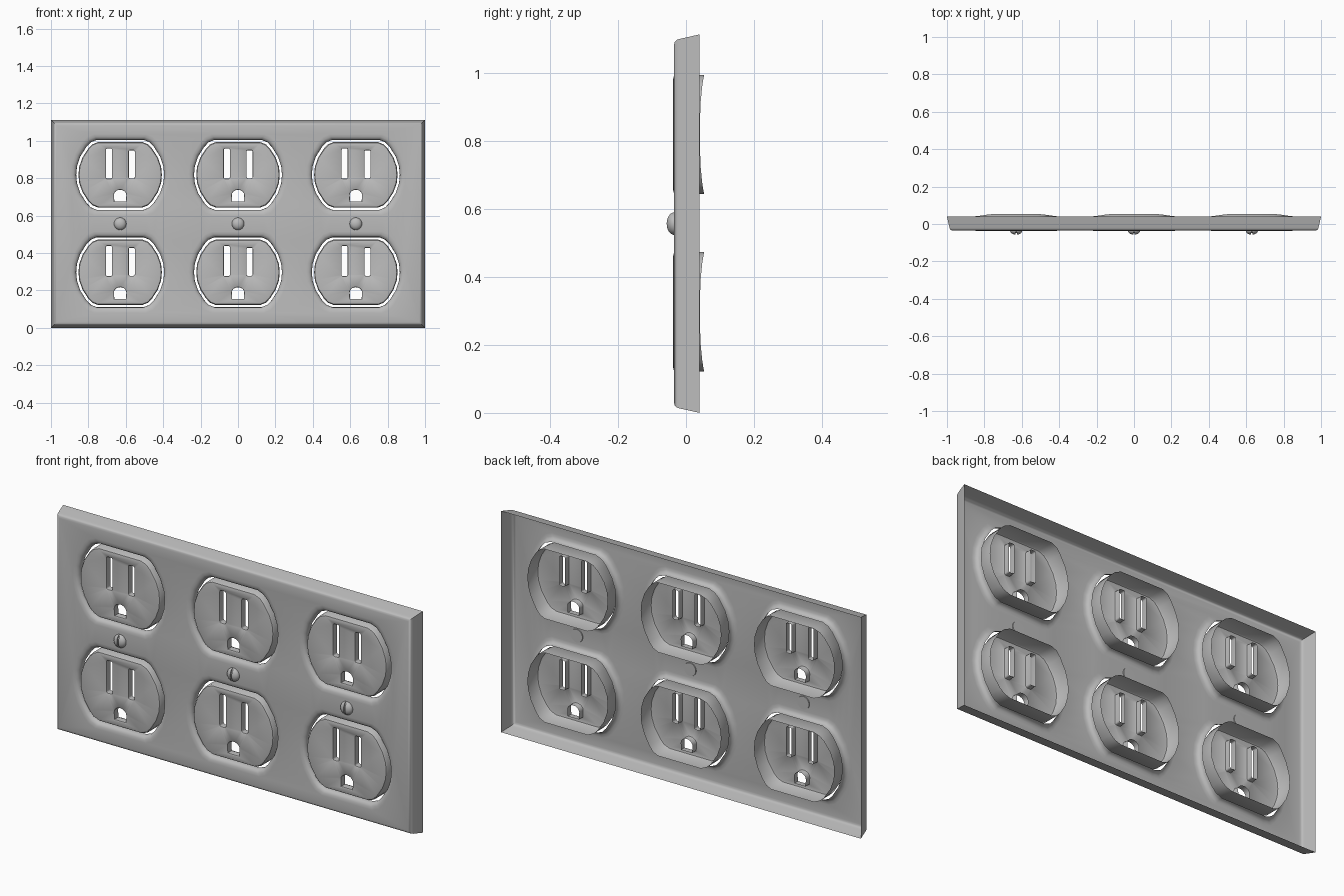
import bpy, bmesh, math
from mathutils import Vector

cube = bpy.data.objects.get("Cube")
if cube:
    bpy.data.objects.remove(cube, do_unlink=True)

# One plain grey plastic
grey = bpy.data.materials.new("grey plastic")
grey.use_nodes = True
COLOUR = (0.5, 0.5, 0.5, 1)
grey.diffuse_color = COLOUR
grey.node_tree.nodes["Principled BSDF"].inputs["Base Color"].default_value = COLOUR

COLUMNS = {"right": -0.63, "middle": 0.0, "left": 0.63}
ROWS = {"upper": 0.818, "lower": 0.297}
MID_Z = 0.556
HALF_W, HALF_H = 0.235, 0.187


def outline(grow=0.0):
    """Round outlet outline with flat top and bottom, as (x, z) points."""
    q = [(0.235, 0), (0.231, 0.045), (0.213, 0.098), (0.18, 0.15), (0.157, 0.174), (0.125, 0.187)]
    half = q + [(-x, z) for x, z in reversed(q)]
    full = half + [(x, -z) for x, z in half[-2:0:-1]]
    sx, sz = 1 + grow / HALF_W, 1 + grow / HALF_H
    return [(x * sx, z * sz) for x, z in full]


def rectangle(hx, hz):
    return [(hx, hz), (-hx, hz), (-hx, -hz), (hx, -hz)]


def slot(cx, cz, hx, hz, grow=0.0, r=0.007):
    """Rectangle with rounded corners."""
    pts = []
    for i, (sx, sz) in enumerate(rectangle(1, 1)):
        for k in range(4):
            a = math.radians(90 * i + 30 * k)
            pts.append((cx + sx * (hx - r) + (r + grow) * math.cos(a),
                        cz + sz * (hz - r) + (r + grow) * math.sin(a)))
    return pts


def ground(grow=0.0):
    """Arched hole with a flat bottom."""
    pts = [(0.033 * math.cos(a), -0.108 + 0.028 * math.sin(a))
           for a in (math.pi * k / 10 for k in range(11))]
    pts += [(-0.031, -0.143), (0.031, -0.143)]
    s = 1 + grow / 0.032
    return [(x * s, -0.112 + (z + 0.112) * s) for x, z in pts]


def ring(bm, pts, y, cx=0.0, cz=0.0):
    depth = y if callable(y) else (lambda x, z: y)
    return [bm.verts.new((cx + x, depth(x, z), cz + z)) for x, z in pts]


def bridge(bm, a, b):
    n = len(a)
    for i in range(n):
        bm.faces.new((a[i], a[(i + 1) % n], b[(i + 1) % n], b[i]))


def loft(bm, rings):
    for a, b in zip(rings, rings[1:]):
        bridge(bm, a, b)
    return rings[0]


def fill(bm, loops):
    """Flat sheet between the first loop and the hole loops inside it."""
    edges = []
    for loop in loops:
        for i, v in enumerate(loop):
            w = loop[(i + 1) % len(loop)]
            edges.append(bm.edges.get((v, w)) or bm.edges.new((v, w)))
    bmesh.ops.triangle_fill(bm, use_beauty=True, use_dissolve=False,
                            edges=edges, normal=Vector((0, -1, 0)))


def finish(bm, name):
    bmesh.ops.recalc_face_normals(bm, faces=bm.faces)
    front = min(bm.faces, key=lambda f: f.calc_center_median().y - 0.01 * abs(f.normal.y))
    if front.normal.y > 0:
        bmesh.ops.reverse_faces(bm, faces=bm.faces)
    mesh = bpy.data.meshes.new(name)
    bm.to_mesh(mesh)
    bm.free()
    mesh.materials.append(grey)
    return mesh


def place(name, mesh, location=(0, 0, 0)):
    ob = bpy.data.objects.new(name, mesh)
    ob.location = location
    bpy.context.collection.objects.link(ob)
    bpy.ops.object.select_all(action="DESELECT")
    ob.select_set(True)
    bpy.context.view_layer.objects.active = ob
    bpy.ops.object.shade_smooth_by_angle(angle=math.radians(40))
    return ob


# Cover plate: thin open-backed shell with rolled edges and rolled hole lips
bm = bmesh.new()
rim = [(0.03, -0.035), (0.022, -0.033), (0.016, -0.027), (0.013, -0.018), (0, 0.04)]
loops = [loft(bm, [ring(bm, rectangle(1 - i, MID_Z - i), y, 0, MID_Z) for i, y in rim])]
lip = [(0.03, -0.035), (0.016, -0.033), (0.006, -0.027), (0.001, -0.018), (0, -0.005)]
for cx in COLUMNS.values():
    for cz in ROWS.values():
        loops.append(loft(bm, [ring(bm, outline(g), y, cx, cz) for g, y in lip]))
fill(bm, loops)
place("cover_plate", finish(bm, "cover_plate"))

# Outlet: face with rounded edge, deep skirt and three flanged holes
bm = bmesh.new()


def skirt_back(x, z):
    return 0.041 + 0.015 * (abs(z) / HALF_H) ** 3


body = [(-0.024, -0.038), (-0.016, -0.036), (-0.012, -0.03), (-0.012, skirt_back)]
loops = [loft(bm, [ring(bm, outline(g), y) for g, y in body])]
tube = [(0.005, -0.038), (0.001, -0.035), (0, -0.03), (0, -0.005)]
holes = [lambda g: slot(-0.06, 0.06, 0.016, 0.081, g),
         lambda g: slot(0.062, 0.056, 0.016, 0.075, g),
         ground]
for hole in holes:
    loops.append(loft(bm, [ring(bm, hole(g), y) for g, y in tube]))
fill(bm, loops)
outlet = finish(bm, "outlet")
for row, cz in ROWS.items():
    for column, cx in COLUMNS.items():
        place(f"outlet_{row}_{column}", outlet, (cx, 0, cz))

# Screw: low dome with a vertical driver slot, closed behind the plate
bm = bmesh.new()
bmesh.ops.create_uvsphere(bm, u_segments=24, v_segments=16, radius=0.033)
bmesh.ops.scale(bm, vec=(1, 0.67, 1), verts=bm.verts)


def cut(co, no, clear=False):
    geom = bm.verts[:] + bm.edges[:] + bm.faces[:]
    bmesh.ops.bisect_plane(bm, geom=geom, plane_co=co, plane_no=no, clear_outer=clear)


cut((0, 0.004, 0), (0, 1, 0), True)
for x in (-0.004, 0.004):
    cut((x, 0, 0), (1, 0, 0))
strip = [f for f in bm.faces
         if abs(f.calc_center_median().x) < 0.004 and f.calc_center_median().y < -0.005]
new = bmesh.ops.extrude_face_region(bm, geom=strip)["geom"]
bmesh.ops.translate(bm, vec=(0, 0.008, 0),
                    verts=[v for v in new if isinstance(v, bmesh.types.BMVert)])
bmesh.ops.delete(bm, geom=[f for f in strip if f.is_valid], context="FACES")
bmesh.ops.holes_fill(bm, edges=[e for e in bm.edges if e.is_boundary], sides=0)
screw = finish(bm, "screw")
for column, cx in COLUMNS.items():
    place(f"screw_{column}", screw, (cx, -0.035, MID_Z))
